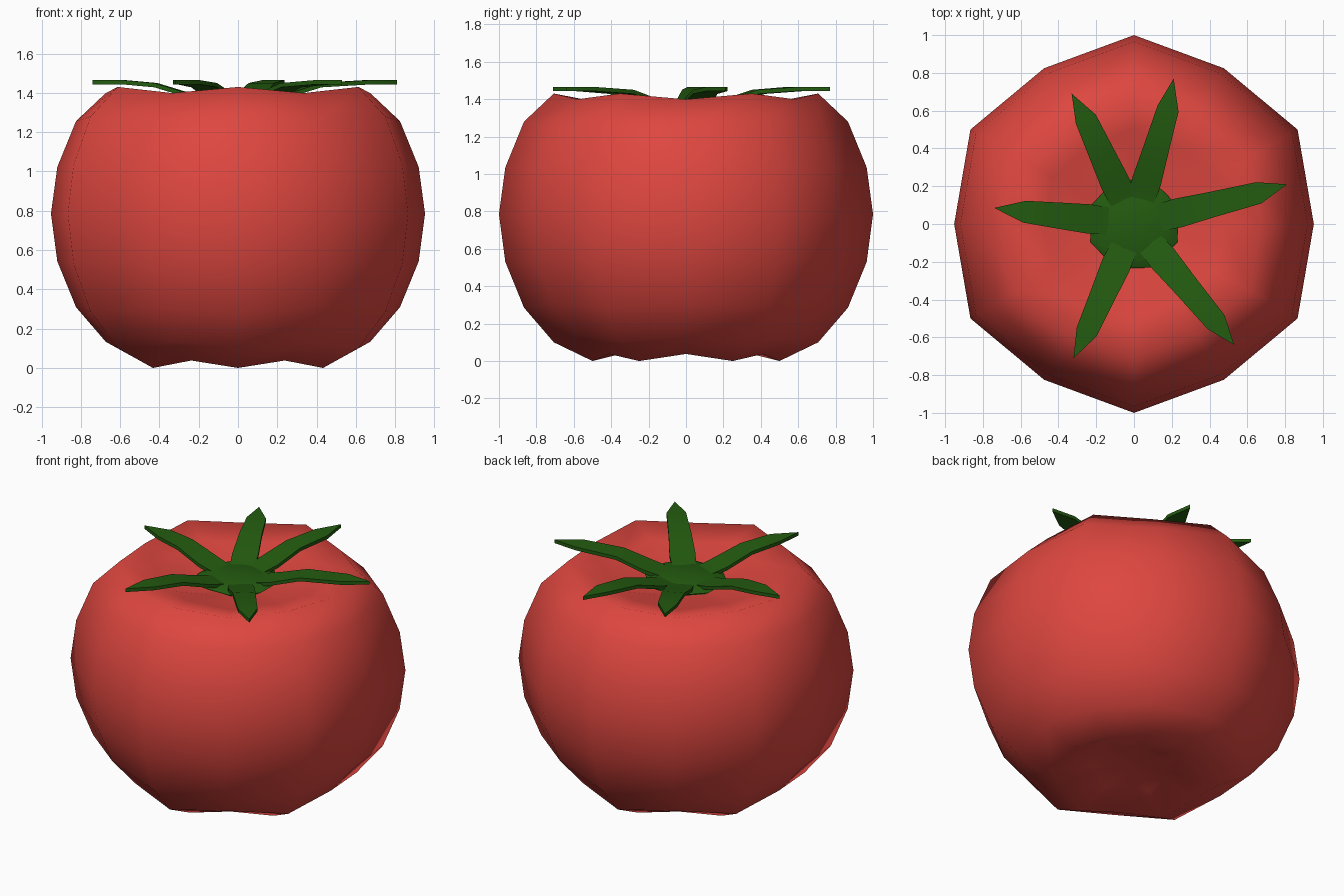
import bpy, bmesh, math
from mathutils import Vector

cube = bpy.data.objects.get("Cube")
if cube:
    bpy.data.objects.remove(cube)


def material(name, color):
    mat = bpy.data.materials.new(name)
    mat.use_nodes = True
    mat.diffuse_color = color
    bsdf = mat.node_tree.nodes["Principled BSDF"]
    bsdf.inputs["Base Color"].default_value = color
    bsdf.inputs["Roughness"].default_value = 0.6
    return mat


def finish(bm, name, mat, smooth_angle):
    bmesh.ops.recalc_face_normals(bm, faces=bm.faces[:])
    mesh = bpy.data.meshes.new(name)
    bm.to_mesh(mesh)
    bm.free()
    obj = bpy.data.objects.new(name, mesh)
    bpy.context.collection.objects.link(obj)
    mesh.materials.append(mat)
    bpy.ops.object.select_all(action="DESELECT")
    obj.select_set(True)
    bpy.context.view_layer.objects.active = obj
    bpy.ops.object.shade_smooth_by_angle(angle=math.radians(smooth_angle))
    return obj


def lathe(profile, sides, lobe, center_z, bottom, top):
    """Rings of vertices, every other column pulled towards the centre."""
    bm = bmesh.new()
    rings = []
    for r, z in profile:
        ring = []
        for i in range(sides):
            s = lobe if i % 2 == 0 else 1.0
            a = math.tau * i / sides
            ring.append(bm.verts.new((r * s * math.cos(a), r * s * math.sin(a),
                                      center_z + (z - center_z) * s)))
        rings.append(ring)
    for lower, upper in zip(rings, rings[1:]):
        for i in range(sides):
            j = (i + 1) % sides
            bm.faces.new((lower[i], lower[j], upper[j], upper[i]))
    for ring, z in ((rings[0], bottom), (rings[-1], top)):
        pole = bm.verts.new((0, 0, z))
        for i in range(sides):
            bm.faces.new((ring[i], ring[(i + 1) % sides], pole))
    return bm


red = material("tomato red", (0.73, 0.062, 0.05, 1))
green = material("leaf green", (0.017, 0.105, 0.005, 1))

# Fruit: lobed body with a dimple at both ends
body = [(0.26, 0.06), (0.5, 0.0), (0.707, 0.10), (0.866, 0.285), (0.966, 0.53),
        (1.0, 0.785), (0.966, 1.035), (0.866, 1.28), (0.707, 1.43),
        (0.5, 1.39), (0.26, 1.335)]
finish(lathe(body, 12, 0.952, 0.785, 0.10, 1.30), "fruit_body", red, 180)

# Calyx hub: a shallow lumpy disc sitting in the top dimple
hub = [(0.2, 1.32), (0.25, 1.35), (0.2, 1.375)]
finish(lathe(hub, 16, 0.93, 1.35, 1.30, 1.37), "calyx_hub", green, 40)


# Leaves: bent tapering blades, each given by its shoulder and its tip
def leaf(name, shoulder, tip):
    shoulder, tip = Vector(shoulder), Vector(tip)
    along = shoulder.normalized()
    side = Vector((-along.y, along.x))
    stations = [(along * 0.1, 0.07, 1.365), (along * 0.24, 0.078, 1.395),
                (along * 0.42, 0.068, 1.45), (shoulder, 0.058, 1.465)]
    bm = bmesh.new()
    sections = []
    for p, half, z in stations:
        sections.append([bm.verts.new((q.x, q.y, z - drop))
                         for drop in (0, 0.022)
                         for q in (p + side * half, p - side * half)])
    for a, b in zip(sections, sections[1:]):
        for i, j in ((0, 1), (1, 3), (3, 2), (2, 0)):
            bm.faces.new((a[i], a[j], b[j], b[i]))
    first, last = sections[0], sections[-1]
    bm.faces.new((first[0], first[1], first[3], first[2]))
    point = [bm.verts.new((tip.x, tip.y, z)) for z in (1.465, 1.443)]
    bm.faces.new((last[0], last[1], point[0]))
    bm.faces.new((last[2], last[3], point[1]))
    for k in (0, 1):
        bm.faces.new((last[k], last[k + 2], point[1], point[0]))
    finish(bm, name, green, 30)


leaves = [((0.18, 0.61), (0.21, 0.77)), ((0.66, 0.165), (0.81, 0.21)),
          ((0.435, -0.52), (0.53, -0.64)), ((-0.25, -0.57), (-0.32, -0.71)),
          ((-0.58, 0.065), (-0.74, 0.085)), ((-0.255, 0.555), (-0.33, 0.69))]
for n, (shoulder, tip) in enumerate(leaves, 1):
    leaf(f"leaf_{n}", shoulder, tip)
